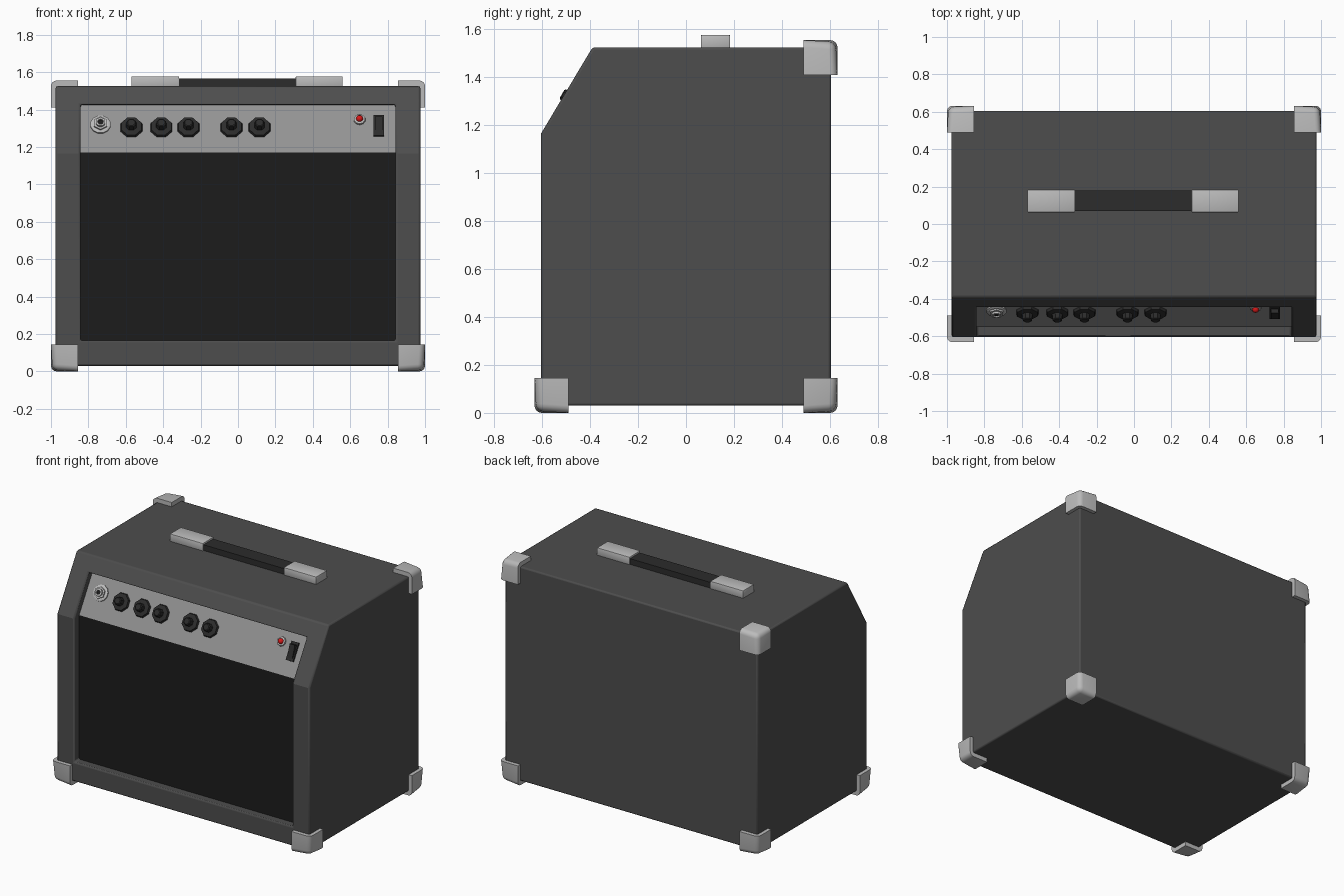
import bpy, bmesh, math
from mathutils import Matrix, Vector

if "Cube" in bpy.data.objects:
    bpy.data.objects.remove(bpy.data.objects["Cube"])


def material(name, r, g, b):
    m = bpy.data.materials.new(name)
    m.diffuse_color = (r, g, b, 1)
    m.use_nodes = True
    m.node_tree.nodes["Principled BSDF"].inputs["Base Color"].default_value = m.diffuse_color
    return m


COVERING = material("covering", 0.075, 0.075, 0.075)
BLACK = material("black", 0.012, 0.012, 0.012)
PLASTIC = material("dark_plastic", 0.025, 0.025, 0.025)
PLATE = material("plate", 0.29, 0.29, 0.29)
METAL = material("metal", 0.5, 0.5, 0.5)
RED = material("red", 0.7, 0.01, 0.01)


def finish(name, bm, mat, smooth=False):
    bmesh.ops.recalc_face_normals(bm, faces=bm.faces)
    me = bpy.data.meshes.new(name)
    bm.to_mesh(me)
    bm.free()
    me.materials.append(mat)
    ob = bpy.data.objects.new(name, me)
    bpy.context.collection.objects.link(ob)
    bpy.ops.object.select_all(action='DESELECT')
    ob.select_set(True)
    bpy.context.view_layer.objects.active = ob
    if smooth:
        bpy.ops.object.shade_smooth_by_angle(angle=math.radians(35))
    return ob


def prism(name, profile, half, mat):
    """Extrude a side (y, z) profile across x."""
    bm = bmesh.new()
    face = bm.faces.new([bm.verts.new((-half, y, z)) for y, z in profile])
    ext = bmesh.ops.extrude_face_region(bm, geom=[face])
    verts = [g for g in ext['geom'] if isinstance(g, bmesh.types.BMVert)]
    bmesh.ops.translate(bm, verts=verts, vec=(2 * half, 0, 0))
    return finish(name, bm, mat)


def add_box(bm, lo, hi, M=Matrix()):
    lo, hi = Vector(lo), Vector(hi)
    mat = M @ Matrix.Translation((lo + hi) / 2) @ Matrix.Diagonal((*(hi - lo), 1))
    return bmesh.ops.create_cube(bm, size=1, matrix=mat)['verts']


def lathe(name, M, profile, sides, mat, smooth=False):
    """Spin an (r, h) profile around the local z axis of M."""
    bm = bmesh.new()
    rings = [[bm.verts.new(M @ Vector((r * math.cos(a), r * math.sin(a), h)))
              for a in [2 * math.pi * (i + 0.5) / sides for i in range(sides)]]
             for r, h in profile]
    for a, b in zip(rings, rings[1:]):
        for i in range(sides):
            j = (i + 1) % sides
            bm.faces.new((a[i], a[j], b[j], b[i]))
    bm.faces.new(rings[0])
    bm.faces.new(rings[-1])
    return finish(name, bm, mat, smooth)


# Cabinet with sloped upper front and a recess following the slope
cabinet = prism("cabinet", [(-0.605, 0.03), (-0.605, 1.165), (-0.39, 1.525),
                            (0.605, 1.525), (0.605, 0.03)], 0.975, COVERING)
cutter = prism("recess_cutter", [(-0.8, 0.165), (-0.54, 0.165), (-0.54, 1.17),
                                 (-0.388, 1.425), (-0.8, 1.432)], 0.842, COVERING)
cutter.hide_render = True
cut = cabinet.modifiers.new("recess", 'BOOLEAN')
cut.object = cutter
cut.operation = 'DIFFERENCE'
cut.solver = 'EXACT'
bpy.context.view_layer.objects.active = cabinet
bpy.ops.object.modifier_apply(modifier="recess")
bpy.data.objects.remove(cutter)
bev = cabinet.modifiers.new("soft_edges", 'BEVEL')
bev.width = 0.01
bev.segments = 2
bev.limit_method = 'ANGLE'
bev.angle_limit = math.radians(40)
bpy.ops.object.select_all(action='DESELECT')
cabinet.select_set(True)
bpy.ops.object.shade_smooth_by_angle(angle=math.radians(30))

# Speaker grille and control panel
prism("speaker_grille", [(-0.55, 0.16), (-0.55, 1.17), (-0.53, 1.17), (-0.53, 0.16)],
      0.845, BLACK)
prism("control_panel", [(-0.55, 1.17), (-0.395, 1.43), (-0.375, 1.43), (-0.53, 1.17)],
      0.845, PLATE)

# Frame on the control panel: local y runs up the slope, local z points outward
TILT = math.atan2(0.36, 0.215)


def on_panel(x, z):
    y = -0.55 + (z - 1.17) * 0.155 / 0.26
    return Matrix.Translation((x, y, z)) @ Matrix.Rotation(TILT, 4, 'X')


# Control knobs
for i, x in enumerate((-0.57, -0.41, -0.265, -0.035, 0.115)):
    lathe(f"knob_{i + 1}", on_panel(x, 1.303),
          [(0.063, 0), (0.058, 0.015), (0.03, 0.02), (0.026, 0.05), (0.02, 0.054)],
          8, PLASTIC)

# Input jack: washer, hex nut, and hollow sleeve
jack = on_panel(-0.735, 1.318)
lathe("jack_washer", jack, [(0.055, 0), (0.055, 0.008), (0.045, 0.012)], 12, METAL)
lathe("jack_nut", jack, [(0.04, 0.01), (0.04, 0.022)], 6, METAL)
lathe("jack_sleeve", jack, [(0.026, 0.02), (0.026, 0.034), (0.016, 0.034), (0.016, 0.024)],
      12, METAL)
lathe("jack_hole", jack, [(0.015, 0.022), (0.015, 0.026)], 12, BLACK)

# Pilot light
light = on_panel(0.65, 1.345)
lathe("pilot_light_ring", light, [(0.032, 0), (0.03, 0.01), (0.02, 0.012)], 10, METAL)
dome = [(0.019 * math.cos(a), 0.012 + 0.019 * math.sin(a))
        for a in [math.radians(d) for d in (0, 25, 50, 75)]]
lathe("pilot_light", light, dome, 12, RED, True)

# Rocker power switch
sw = on_panel(0.752, 1.31)
bm = bmesh.new()
add_box(bm, (-0.028, -0.063, -0.005), (0.028, 0.063, 0.012), sw)
rock = sw @ Matrix.Translation((0, 0, 0.012)) @ Matrix.Rotation(math.radians(12), 4, 'X')
add_box(bm, (-0.02, -0.045, -0.012), (0.02, 0.045, 0.014), rock)
finish("power_switch", bm, PLASTIC)

# Rounded corner protectors (none on the sloped top front)
for sx in (-1, 1):
    for sy, sz in ((-1, -1), (1, -1), (1, 1)):
        bm = bmesh.new()
        z0, z1 = (0.0, 0.145) if sz < 0 else (1.41, 1.555)
        xs, ys = sorted((sx * 0.855, sx)), sorted((sy * 0.49, sy * 0.632))
        verts = add_box(bm, (xs[0], ys[0], z0), (xs[1], ys[1], z1))
        out = Vector((sx, sy, sz))
        tip = max(verts, key=lambda v: v.co.dot(out))
        tip.co -= out * 0.01
        bmesh.ops.bevel(bm, geom=list(tip.link_edges), offset=0.03, segments=4,
                        profile=0.5, affect='EDGES')
        finish("corner_protector", bm, METAL, True)

# Carrying handle
bm = bmesh.new()
add_box(bm, (-0.33, 0.07, 1.52), (0.33, 0.178, 1.565))
finish("handle_strap", bm, PLASTIC)
for side, lo, hi in (("left", -0.57, -0.315), ("right", 0.308, 0.56)):
    bm = bmesh.new()
    add_box(bm, (lo, 0.062, 1.52), (hi, 0.184, 1.577))
    bmesh.ops.bevel(bm, geom=bm.edges[:], offset=0.005, segments=2, profile=0.5,
                    affect='EDGES')
    finish(f"handle_cap_{side}", bm, METAL, True)
